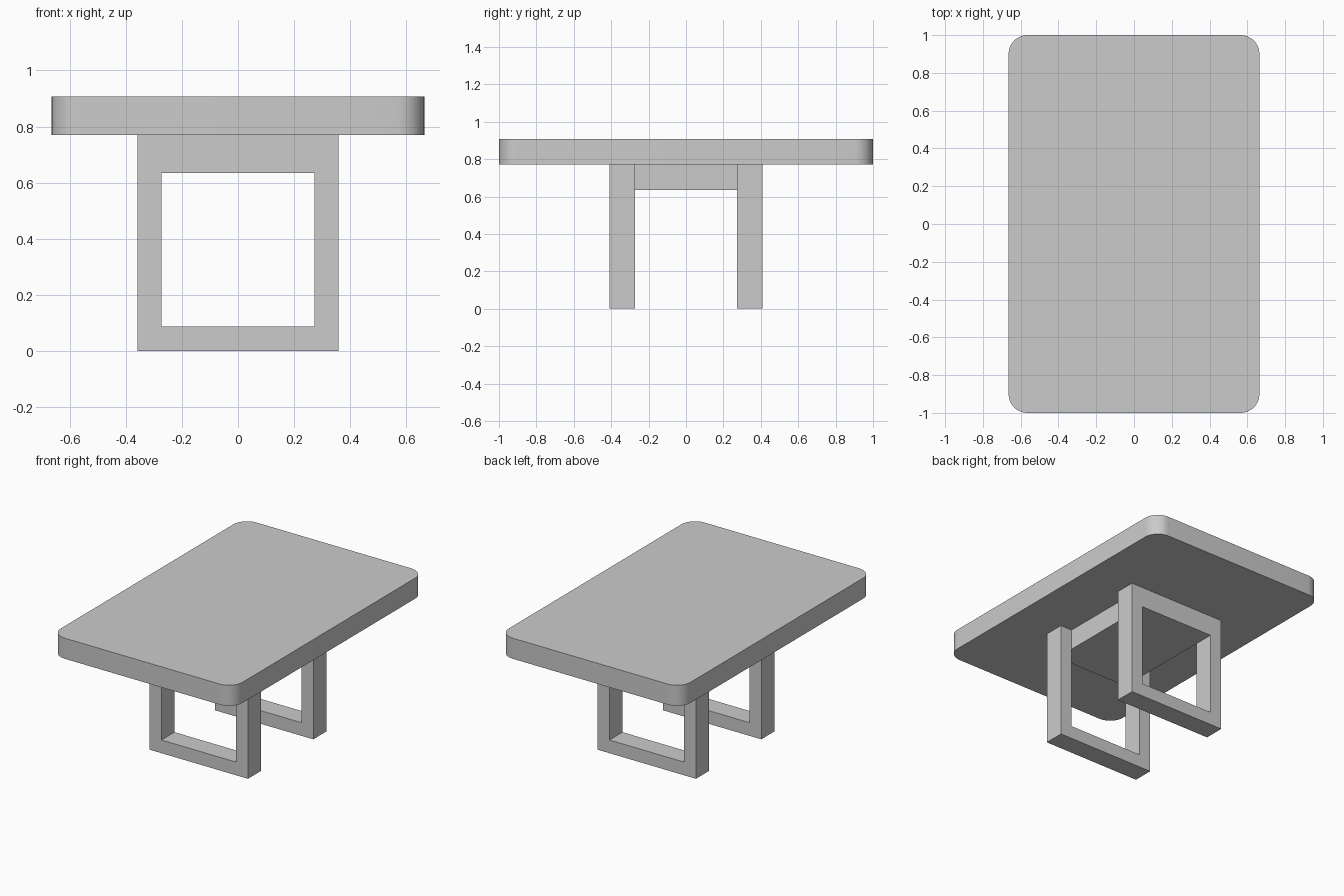
import bpy, bmesh

if "Cube" in bpy.data.objects:
    bpy.data.objects.remove(bpy.data.objects["Cube"])

LEG_TOP, TOP = 0.771, 0.907      # underside and upper face of the tabletop
INNER = 0.273                    # half width of the frame openings and the block


def finish(bm, name):
    bmesh.ops.recalc_face_normals(bm, faces=bm.faces)
    mesh = bpy.data.meshes.new(name)
    bm.to_mesh(mesh)
    bm.free()
    obj = bpy.data.objects.new(name, mesh)
    bpy.context.collection.objects.link(obj)
    return obj


def box(name, x, y, z0, z1, radius=0):
    """Box with half sizes x, y; optional rounded vertical edges."""
    bm = bmesh.new()
    bmesh.ops.create_cube(bm, size=1)
    for v in bm.verts:
        v.co = (v.co.x * 2 * x, v.co.y * 2 * y, z0 if v.co.z < 0 else z1)
    if radius:
        upright = [e for e in bm.edges
                   if abs(e.verts[0].co.z - e.verts[1].co.z) > 0.01]
        bmesh.ops.bevel(bm, geom=upright, offset=radius, segments=10,
                        profile=0.5, affect='EDGES')
    return finish(bm, name)


def leg_frame(name, y0, y1):
    """Rectangular frame in the xz plane, extruded from y0 to y1."""
    bm = bmesh.new()

    def ring(x, z0, z1):
        return [bm.verts.new((px, y0, pz))
                for px, pz in ((-x, z0), (x, z0), (x, z1), (-x, z1))]

    outer, inner = ring(0.359, 0, LEG_TOP), ring(INNER, 0.087, 0.635)
    faces = [bm.faces.new((outer[i], outer[(i + 1) % 4],
                           inner[(i + 1) % 4], inner[i])) for i in range(4)]
    ext = bmesh.ops.extrude_face_region(bm, geom=faces, use_keep_orig=True)
    moved = [g for g in ext["geom"] if isinstance(g, bmesh.types.BMVert)]
    bmesh.ops.translate(bm, verts=moved, vec=(0, y1 - y0, 0))
    return finish(bm, name)


# Rounded tabletop
top = box("tabletop", 0.664, 1.0, LEG_TOP, TOP, radius=0.1)
bpy.context.view_layer.objects.active = top
top.select_set(True)
bpy.ops.object.shade_smooth_by_angle()

# Two open leg frames and the block joining them under the top
leg_frame("front_leg_frame", -0.409, -INNER)
leg_frame("back_leg_frame", INNER, 0.409)
box("connecting_block", INNER, INNER, 0.635, LEG_TOP)
